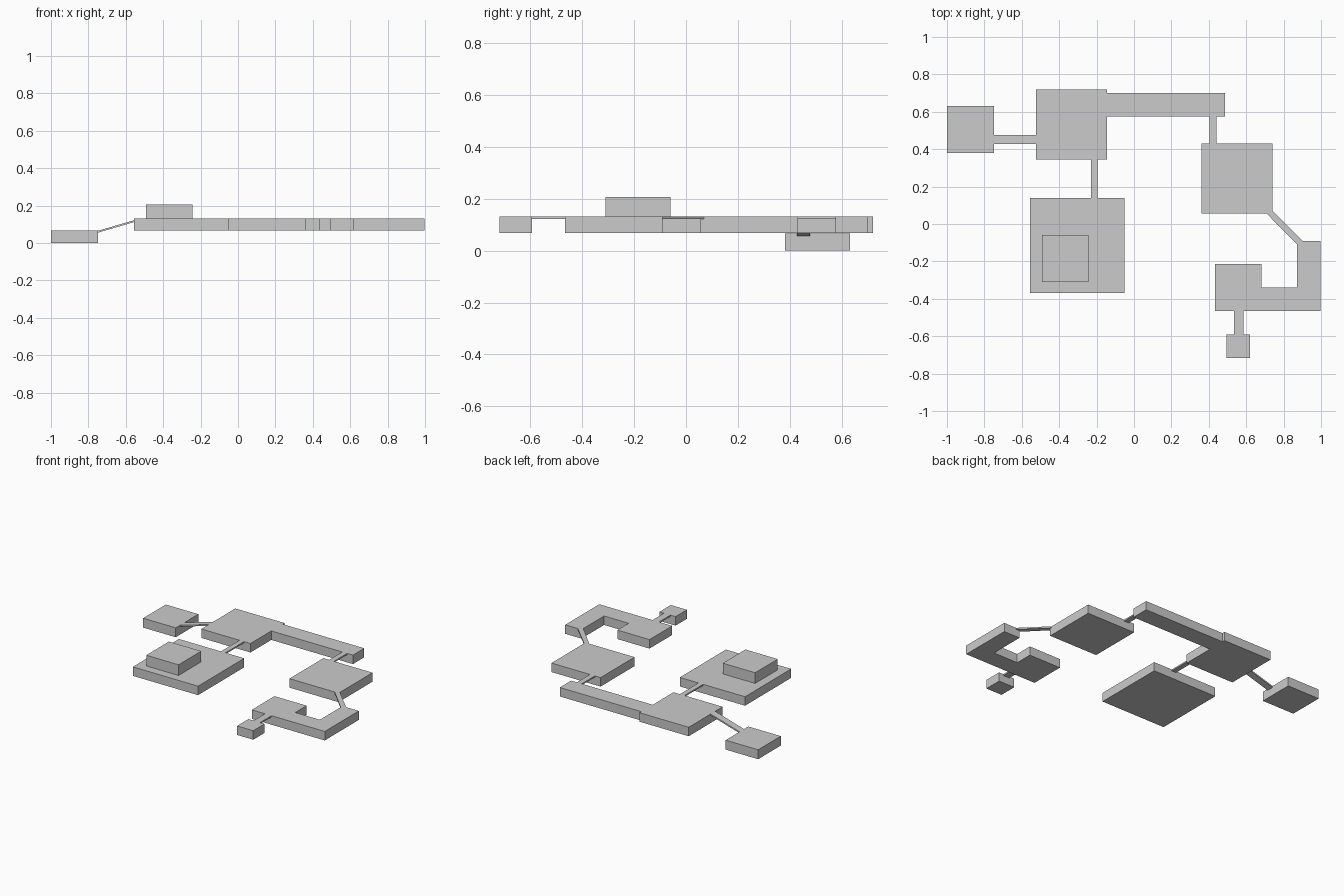
import bpy
import bmesh

if "Cube" in bpy.data.objects:
    bpy.data.objects.remove(bpy.data.objects["Cube"])

LOW, TOP = 0.068, 0.131      # platform underside and walking surface
DECK = 0.121                 # underside of the thin bridges


def prism(name, outline, z0, z1):
    """Extrude an XY outline from z0 up to z1."""
    bm = bmesh.new()
    face = bm.faces.new([bm.verts.new((x, y, z0)) for x, y in outline])
    up = bmesh.ops.extrude_face_region(bm, geom=[face])["geom"]
    bmesh.ops.translate(bm, vec=(0, 0, z1 - z0),
                        verts=[v for v in up if isinstance(v, bmesh.types.BMVert)])
    bmesh.ops.recalc_face_normals(bm, faces=bm.faces)
    mesh = bpy.data.meshes.new(name)
    bm.to_mesh(mesh)
    bm.free()
    obj = bpy.data.objects.new(name, mesh)
    bpy.context.collection.objects.link(obj)
    return obj


def slab(name, x0, x1, y0, y1, z0=LOW, z1=TOP):
    return prism(name, [(x0, y0), (x1, y0), (x1, y1), (x0, y1)], z0, z1)


# Platforms
slab("main_platform", -0.555, -0.05, -0.37, 0.14)
slab("raised_block", -0.493, -0.243, -0.31, -0.06, TOP, 0.206)
slab("junction_platform", -0.525, -0.145, 0.345, 0.72)
slab("long_walkway", -0.145, 0.487, 0.575, 0.70)
slab("east_platform", 0.36, 0.74, 0.055, 0.43)
slab("end_platform", 0.495, 0.62, -0.717, -0.592)
slab("lower_platform", -1.0, -0.748, 0.38, 0.63, 0.0, 0.066)
prism("hooked_platform",
      [(0.433, -0.466), (0.998, -0.466), (0.998, -0.09), (0.872, -0.09),
       (0.872, -0.34), (0.682, -0.34), (0.682, -0.215), (0.433, -0.215)], LOW, TOP)

# Thin straight bridges
slab("main_bridge", -0.23, -0.195, 0.14, 0.345, DECK, TOP)
slab("walkway_bridge", 0.405, 0.442, 0.43, 0.575, DECK, TOP)
slab("end_bridge", 0.535, 0.585, -0.592, -0.466, DECK, TOP)

# Diagonal bridge between east and hooked platforms
prism("diagonal_bridge",
      [(0.71, 0.055), (0.74, 0.055), (0.74, 0.07),
       (0.90, -0.09), (0.872, -0.09), (0.872, -0.11)], DECK, TOP)

# Sloping ramp: shear the left end down to the lower platform
ramp = slab("ramp", -0.748, -0.525, 0.427, 0.477, DECK, TOP)
for v in ramp.data.vertices:
    if v.co.x < -0.7:
        v.co.z -= TOP - 0.066
